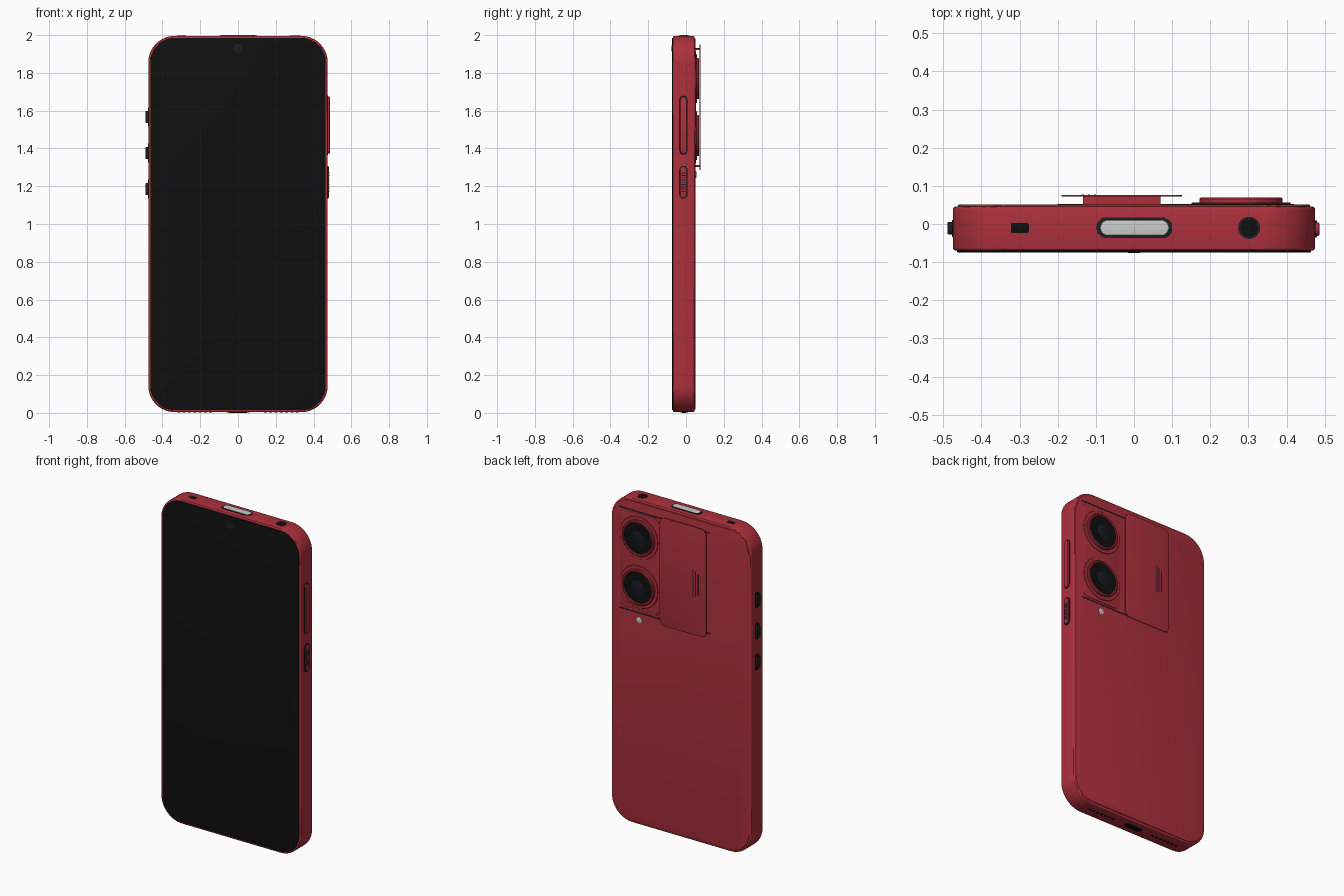
import bpy, bmesh, math
from mathutils import Vector

if "Cube" in bpy.data.objects:
    bpy.data.objects.remove(bpy.data.objects["Cube"])

MATS = {}
def mat(name, col):
    m = bpy.data.materials.new(name)
    m.diffuse_color = (*col, 1)
    m.use_nodes = True
    m.node_tree.nodes["Principled BSDF"].inputs["Base Color"].default_value = m.diffuse_color
    MATS[name] = m
mat("red", (0.42, 0.03, 0.045))
mat("black", (0.005, 0.005, 0.005))
mat("dark", (0.014, 0.014, 0.016))
mat("glass", (0.008, 0.01, 0.018))
mat("light", (0.55, 0.55, 0.55))

# local (u, v, w) -> world, w is the extrusion axis
MAP = {"x": lambda u, v, w: Vector((w, u, v)),
       "y": lambda u, v, w: Vector((u, w, v)),
       "z": lambda u, v, w: Vector((u, v, w))}

def finish(bm, name, material):
    bmesh.ops.recalc_face_normals(bm, faces=bm.faces[:])
    me = bpy.data.meshes.new(name)
    bm.to_mesh(me)
    bm.free()
    ob = bpy.data.objects.new(name, me)
    bpy.context.collection.objects.link(ob)
    me.materials.append(MATS[material])
    bpy.ops.object.select_all(action='DESELECT')
    ob.select_set(True)
    bpy.context.view_layer.objects.active = ob
    bpy.ops.object.shade_smooth_by_angle(angle=math.radians(30))
    return ob

def slab(name, axis, u, v, w, r, material, bevel=0.0, seg=8):
    """Rounded rectangle u x v extruded over w, with optional rounded rims."""
    bm = bmesh.new()
    r = min(r, (u[1] - u[0]) / 2 - 1e-4, (v[1] - v[0]) / 2 - 1e-4)
    ring = []
    for k, (cu, cv) in enumerate(((u[1] - r, v[1] - r), (u[0] + r, v[1] - r),
                                  (u[0] + r, v[0] + r), (u[1] - r, v[0] + r))):
        for i in range(seg + 1):
            a = math.pi / 2 * (k + i / seg)
            ring.append((cu + r * math.cos(a), cv + r * math.sin(a)))
    f = MAP[axis]
    lo = [bm.verts.new(f(p, q, w[0])) for p, q in ring]
    hi = [bm.verts.new(f(p, q, w[1])) for p, q in ring]
    caps = [bm.faces.new(lo), bm.faces.new(hi)]
    n = len(ring)
    for i in range(n):
        j = (i + 1) % n
        bm.faces.new((lo[i], lo[j], hi[j], hi[i]))
    bmesh.ops.recalc_face_normals(bm, faces=bm.faces[:])
    if bevel:
        rims = list({e for c in caps for e in c.edges})
        bmesh.ops.bevel(bm, geom=rims, offset=bevel, segments=3, profile=0.5, affect='EDGES')
    return finish(bm, name, material)

def lathe(name, axis, c, prof, material, n=48):
    """Revolve (radius, height) points about an axis through c."""
    bm = bmesh.new()
    f = MAP[axis]
    rings = [[bm.verts.new(f(c[0] + r * math.cos(2 * math.pi * i / n),
                             c[1] + r * math.sin(2 * math.pi * i / n), h))
              for i in range(n)] for r, h in prof]
    for a, b in zip(rings, rings[1:]):
        for i in range(n):
            j = (i + 1) % n
            bm.faces.new((a[i], a[j], b[j], b[i]))
    bm.faces.new(rings[0])
    bm.faces.new(rings[-1])
    return finish(bm, name, material)

# body, back panel and screen
slab("body", "y", (-0.475, 0.475), (0.004, 1.996), (-0.07, 0.046), 0.14, "red", 0.008, 16)
slab("back_panel", "y", (-0.462, 0.462), (0.017, 1.983), (0.03, 0.051), 0.127, "red", 0.004, 16)
slab("screen", "y", (-0.464, 0.464), (0.015, 1.985), (-0.0745, -0.06), 0.129, "black", 0.003, 16)
lathe("front_camera_ring", "y", (0, 1.93), [(0.023, -0.07), (0.023, -0.0752)], "dark", 32)
lathe("front_camera", "y", (0, 1.93), [(0.016, -0.07), (0.016, -0.0756)], "glass", 32)

# camera plate with two lenses
slab("camera_plate", "y", (0.15, 0.412), (1.32, 1.915), (0.045, 0.0535), 0.03, "red", 0.002)
for tag, z in (("upper", 1.77), ("lower", 1.468)):
    c = (0.281, z)
    lathe(tag + "_lens_base", "y", c, [(0.13, 0.045), (0.13, 0.055), (0.128, 0.057)], "red", 64)
    lathe(tag + "_lens_ring", "y", c, [(0.109, 0.05), (0.109, 0.066), (0.105, 0.07),
                                       (0.098, 0.07), (0.093, 0.064)], "red", 64)
    lathe(tag + "_lens_face", "y", c, [(0.094, 0.05), (0.094, 0.066), (0.06, 0.066),
                                       (0.052, 0.0645)], "black", 64)
    lathe(tag + "_lens_glass", "y", c, [(0.045, 0.06), (0.045, 0.0655), (0.03, 0.0675),
                                        (0.012, 0.0685)], "glass", 48)
lathe("flash", "y", (0.281, 1.262), [(0.018, 0.045), (0.018, 0.053), (0.015, 0.0545)], "light", 24)

# sliding lens cover on two rails
for tag, z in (("upper", 1.926), ("lower", 1.307)):
    slab(tag + "_rail", "y", (-0.2, 0.42), (z - 0.004, z + 0.004), (0.045, 0.052), 0.004, "dark")
    slab(tag + "_slider_foot", "y", (-0.134, 0.07), (z - 0.005, z + 0.005), (0.045, 0.075), 0.002, "red")
slab("slider_cover", "y", (-0.19, 0.126), (1.285, 1.95), (0.072, 0.0765), 0.035, "red", 0.0015)
for i, x in enumerate((-0.102, -0.118, -0.134)):
    h = 0.085 - 0.01 * i
    slab(f"slider_grip_{i + 1}", "y", (x - 0.003, x + 0.003), (1.60 - h, 1.60 + h),
         (0.074, 0.0775), 0.003, "dark", seg=4)

# right side buttons
slab("volume_frame", "x", (-0.036, 0.009), (1.366, 1.68), (0.46, 0.4765), 0.03, "dark")
slab("volume_button", "x", (-0.031, 0.004), (1.372, 1.674), (0.46, 0.486), 0.03, "red", 0.003)
slab("power_frame", "x", (-0.036, 0.009), (1.134, 1.308), (0.46, 0.480), 0.03, "dark")
slab("power_button", "x", (-0.031, 0.004), (1.14, 1.302), (0.46, 0.482), 0.03, "red", 0.002)
for i in range(9):
    z = 1.173 + i * 0.012
    slab(f"power_ridge_{i + 1}", "x", (-0.026, -0.001), (z - 0.0025, z + 0.0025),
         (0.47, 0.4835), 0.002, "dark", seg=2)

# left side buttons
for i, z in enumerate((1.567, 1.375, 1.185)):
    slab(f"side_key_frame_{i + 1}", "x", (-0.034, 0.011), (z - 0.05, z + 0.05),
         (-0.477, -0.46), 0.03, "black")
    slab(f"side_key_{i + 1}", "x", (-0.027, 0.005), (z - 0.032, z + 0.032),
         (-0.489, -0.46), 0.008, "dark", 0.003, 4)

# top edge: light bar, slot and audio jack
slab("light_bar_frame", "z", (-0.098, 0.1), (-0.037, 0.017), (1.98, 1.999), 0.05, "dark", 0.001)
slab("light_bar", "z", (-0.088, 0.091), (-0.03, 0.01), (1.98, 2.0), 0.05, "light", 0.001)
slab("top_slot", "z", (-0.323, -0.276), (-0.024, 0.003), (1.98, 1.997), 0.005, "black")
lathe("jack_ring", "z", (0.302, -0.01), [(0.029, 1.98), (0.029, 1.9975), (0.024, 1.9975),
                                         (0.024, 1.9965)], "dark", 32)
lathe("jack_hole", "z", (0.302, -0.01), [(0.0235, 1.98), (0.0235, 1.997)], "black", 32)

# bottom edge: charging port and speaker holes
slab("port_frame", "z", (-0.06, 0.06), (-0.03, 0.01), (0.001, 0.02), 0.03, "dark")
slab("port", "z", (-0.048, 0.048), (-0.021, 0.001), (0.0, 0.02), 0.02, "black")
for side in (-1, 1):
    for i in range(7):
        x = side * (0.145 + i * 0.028)
        lathe(f"speaker_hole_{'left' if side < 0 else 'right'}_{i + 1}", "z", (x, -0.01),
              [(0.008, 0.001), (0.008, 0.02)], "black", 16)
